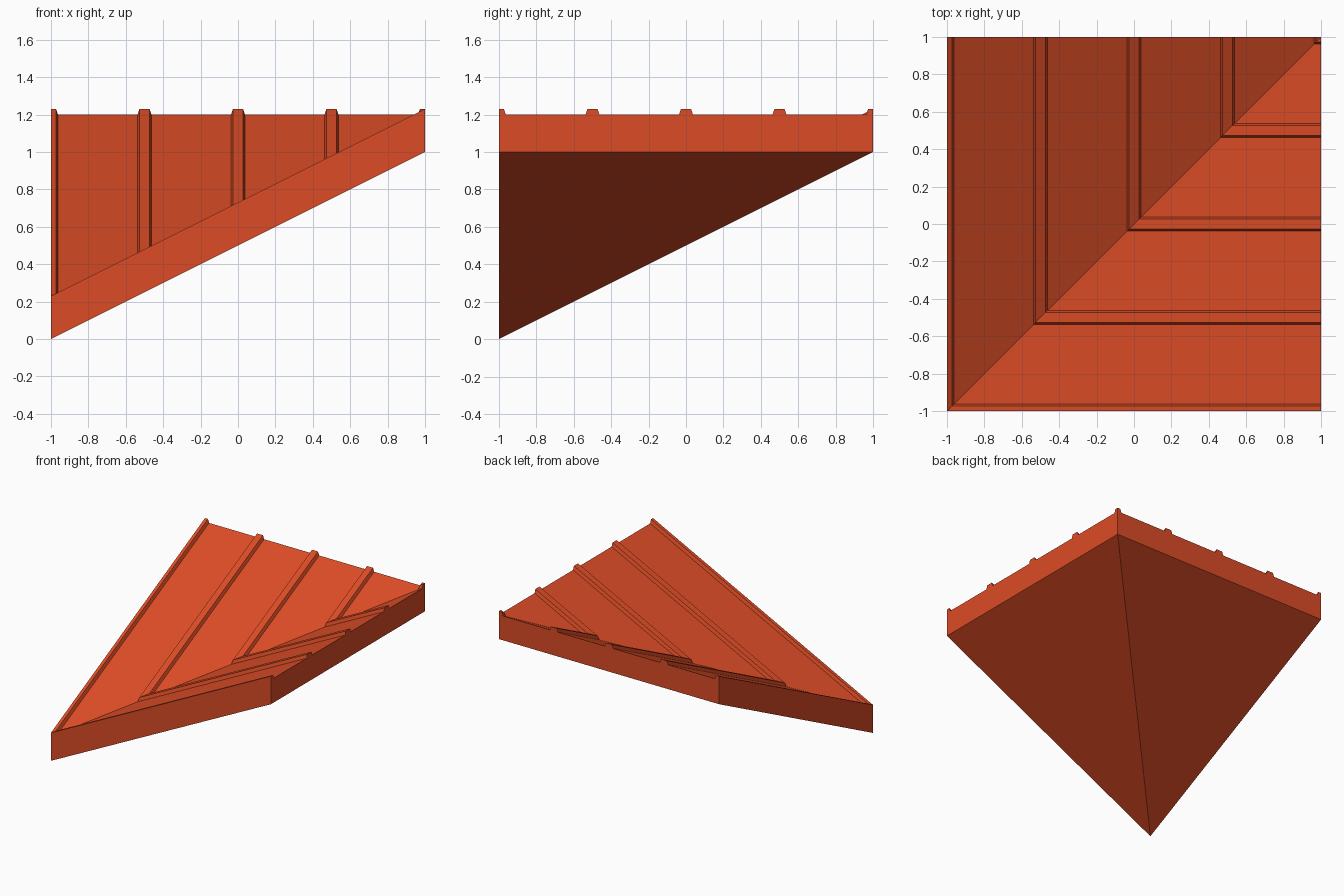
import bpy
import bmesh

cube = bpy.data.objects.get("Cube")
if cube:
    bpy.data.objects.remove(cube)

THICK, RIB = 0.2, 0.03      # vertical panel thickness and rib height
BASE, CREST = 0.037, 0.027  # rib half widths at foot and crest

# One flat colour
mat = bpy.data.materials.new("roof_orange")
mat.use_nodes = True
colour = (0.71, 0.072, 0.019, 1)
mat.diffuse_color = colour
mat.node_tree.nodes["Principled BSDF"].inputs["Base Color"].default_value = colour

# Ribbed cross-section: (position across, height above panel), clipped to the edges
profile = []
for centre in (-1, -0.5, 0, 0.5, 1):
    for offset, height in ((-BASE, 0), (-CREST, RIB), (CREST, RIB), (BASE, 0)):
        if abs(centre + offset) < 1:
            profile.append((centre + offset, height))
profile = [(-1, RIB)] + profile + [(1, RIB)]

bm = bmesh.new()


def slope(along):
    return (along + 1) / 2


def add_face(points, swap):
    """Add a polygon, optionally reflected across the valley diagonal."""
    clean = []
    for p in points:
        if p not in clean:
            clean.append(p)
    bm.faces.new([bm.verts.new((y, x, z) if swap else (x, y, z)) for x, y, z in clean])


def top(x, y, height):
    return (x, y, slope(y) + THICK + height)


for swap in (False, True):
    # Roof sheet and rib strips, mitred at the valley
    for (a, ha), (b, hb) in zip(profile, profile[1:]):
        add_face([top(a, a, ha), top(b, b, hb), top(b, 1, hb), top(a, 1, ha)], swap)
    # Ridge wall showing the rib section
    add_face([(1, 1, 1), (-1, 1, 1)] + [top(x, 1, h) for x, h in profile], swap)
    # Sloping gable wall
    add_face([(-1, -1, 0), (-1, 1, 1), top(-1, 1, RIB), top(-1, -1, RIB)], swap)
    # Underside
    add_face([(-1, -1, 0), (1, 1, 1), (-1, 1, 1)], swap)

bmesh.ops.remove_doubles(bm, verts=bm.verts, dist=0.0001)
bmesh.ops.recalc_face_normals(bm, faces=bm.faces)

mesh = bpy.data.meshes.new("valley_roof_corner")
bm.to_mesh(mesh)
bm.free()
mesh.materials.append(mat)
roof = bpy.data.objects.new("valley_roof_corner", mesh)
bpy.context.collection.objects.link(roof)
